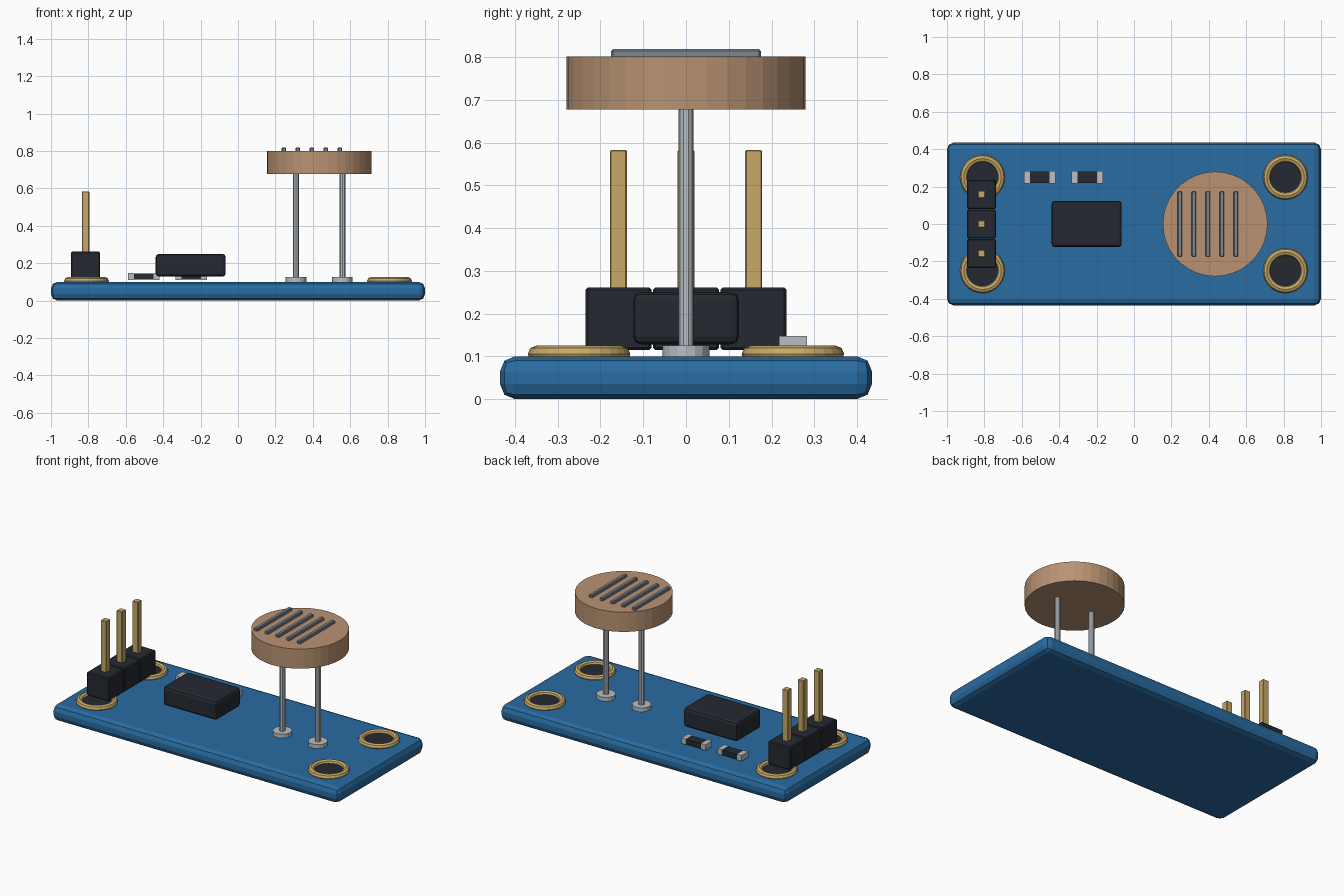
import bpy, math

if "Cube" in bpy.data.objects:
    bpy.data.objects.remove(bpy.data.objects["Cube"])


def mat(name, rgb):
    m = bpy.data.materials.new(name)
    m.diffuse_color = (*rgb, 1)
    m.use_nodes = True
    m.node_tree.nodes["Principled BSDF"].inputs["Base Color"].default_value = m.diffuse_color
    return m


BLUE = mat("board_blue", (0.022, 0.15, 0.36))
GOLD = mat("gold", (0.58, 0.40, 0.14))
BLACK = mat("black_plastic", (0.018, 0.022, 0.030))
SILVER = mat("silver", (0.48, 0.52, 0.56))
TAN = mat("tan_ceramic", (0.48, 0.29, 0.17))
TRACK = mat("grey_track", (0.20, 0.24, 0.29))


def finish(name, m):
    o = bpy.context.object
    o.name = name
    o.data.materials.append(m)
    return o


def box(name, m, center, size, bevel=0, segments=2):
    bpy.ops.mesh.primitive_cube_add(size=1, location=center)
    o = finish(name, m)
    o.scale = size
    bpy.ops.object.transform_apply(location=False, rotation=False, scale=True)
    if bevel:
        b = o.modifiers.new("bevel", "BEVEL")
        b.width, b.segments = bevel, segments
    return o


def disc(name, m, x, y, z0, z1, r, sides):
    bpy.ops.mesh.primitive_cylinder_add(vertices=sides, radius=r, depth=z1 - z0,
                                        location=(x, y, (z0 + z1) / 2))
    return finish(name, m)


# Circuit board
box("circuit_board", BLUE, (0, 0, 0.05), (2, 0.87, 0.1), 0.035, 2)

# Mounting holes: gold ring around a dark disc
for sx in (-1, 1):
    for sy in (-1, 1):
        x, y = 0.81 * sx, 0.25 * sy
        bpy.ops.mesh.primitive_torus_add(major_segments=28, minor_segments=8,
                                         major_radius=0.1, minor_radius=0.02,
                                         location=(x, y, 0.105))
        finish("mounting_ring", GOLD)
        disc("mounting_hole", BLACK, x, y, 0.09, 0.108, 0.088, 28)

# Pin header
for i in (-1, 0, 1):
    y = 0.158 * i
    box("header_block", BLACK, (-0.815, y, 0.188), (0.155, 0.155, 0.147), 0.006, 1)
    box("header_pin", GOLD, (-0.815, y, 0.358), (0.04, 0.04, 0.45), 0.003, 1)

# Main chip
box("chip", BLACK, (-0.253, 0, 0.189), (0.375, 0.248, 0.122), 0.018, 2)

# Small resistors with metal end caps
for x in (-0.503, -0.251):
    box("resistor_body", BLACK, (x, 0.25, 0.128), (0.13, 0.06, 0.032))
    for s in (-1, 1):
        box("resistor_cap", SILVER, (x + 0.068 * s, 0.25, 0.129), (0.032, 0.066, 0.036))

# Light sensor: solder pads, leads, head and tracks
for s in (-1, 1):
    x = 0.434 + 0.124 * s
    disc("solder_pad", SILVER, x, 0, 0.095, 0.125, 0.055, 16)
    disc("sensor_lead", SILVER, x, 0, 0.1, 0.69, 0.0175, 10)
disc("sensor_head", TAN, 0.434, 0, 0.677, 0.801, 0.28, 36)
for i in range(5):
    box("sensor_track", TRACK, (0.245 + 0.075 * i, 0, 0.807), (0.024, 0.35, 0.023), 0.004, 1)
